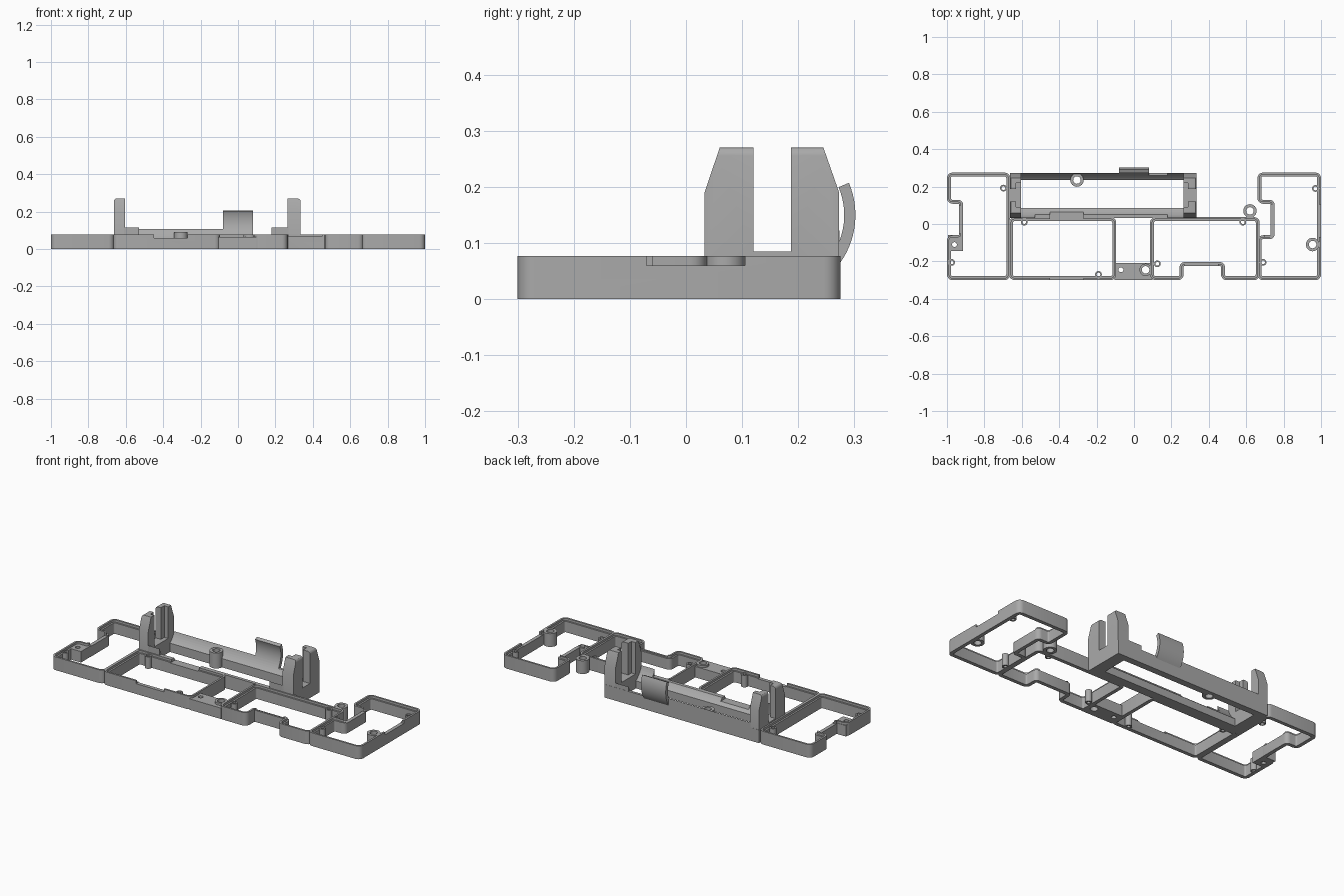
import bpy, bmesh, math
from mathutils import Vector

cube = bpy.data.objects.get("Cube")
if cube:
    bpy.data.objects.remove(cube, do_unlink=True)

grey = bpy.data.materials.new("grey plastic")
grey.use_nodes = True
grey.diffuse_color = (0.4, 0.4, 0.4, 1)
grey.node_tree.nodes["Principled BSDF"].inputs["Base Color"].default_value = (0.4, 0.4, 0.4, 1)

TOP, LEDGE = 0.077, 0.064
AXIS_Y, AXIS_Z, CELL_R = 0.155, 0.15, 0.127


def finish(name, bm):
    bmesh.ops.recalc_face_normals(bm, faces=bm.faces)
    mesh = bpy.data.meshes.new(name)
    bm.to_mesh(mesh)
    bm.free()
    mesh.materials.append(grey)
    ob = bpy.data.objects.new(name, mesh)
    bpy.context.collection.objects.link(ob)
    return ob


def grid(name, rows, smooth=False):
    """Skin a closed loop of closed sections."""
    bm = bmesh.new()
    vs = [[bm.verts.new(p) for p in row] for row in rows]
    for i in range(len(vs)):
        for j in range(len(vs[0])):
            a, b = vs[i - 1], vs[i]
            bm.faces.new((a[j - 1], a[j], b[j], b[j - 1]))
    return finish(name, bm)


def prism(name, yz, x0, x1):
    """Extrude a side profile along x."""
    bm = bmesh.new()
    face = bm.faces.new([bm.verts.new((x0, y, z)) for y, z in yz])
    new = bmesh.ops.extrude_face_region(bm, geom=[face])["geom"]
    bmesh.ops.translate(bm, verts=[v for v in new if isinstance(v, bmesh.types.BMVert)], vec=(x1 - x0, 0, 0))
    return finish(name, bm)


def box(name, x0, x1, y0, y1, z0, z1):
    return prism(name, [(y0, z0), (y1, z0), (y1, z1), (y0, z1)], x0, x1)


def circle(cx, cy, r, n=32):
    return [(cx + r * math.cos(2 * math.pi * i / n), cy + r * math.sin(2 * math.pi * i / n)) for i in range(n)]


def rod(x, y, r):
    bm = bmesh.new()
    bmesh.ops.create_cone(bm, cap_ends=True, segments=24, radius1=r, radius2=r, depth=1)
    bmesh.ops.translate(bm, verts=bm.verts, vec=(x, y, 0))
    return finish("hole_cutter", bm)


def cut(ob, *cutters):
    for c in cutters:
        c.hide_render = True
        c.hide_set(True)
        mod = ob.modifiers.new("cut", 'BOOLEAN')
        mod.operation, mod.solver, mod.object = 'DIFFERENCE', 'EXACT', c
    return ob


def ring(name, x, y, r, hole, z):
    outer, inner = circle(x, y, r, 24), circle(x, y, hole, 24)
    return grid(name, [[(*o, 0), (*o, z), (*i, z), (*i, 0)] for o, i in zip(outer, inner)])


def offset_loop(pts, d, n=5):
    """Inset a right-angled outline by d and round its corners."""
    out = []
    for i, p in enumerate(pts):
        p = Vector(p)
        e1 = (p - Vector(pts[i - 1])).normalized()
        e2 = (Vector(pts[(i + 1) % len(pts)]) - p).normalized()
        convex = e1.cross(e2) > 0
        p = p + d * (Vector((-e1.y, e1.x)) + Vector((-e2.y, e2.x)))
        r = 0.03 - d if convex else 0.004 + d
        c = p - r * e1 + r * e2
        for k in range(n + 1):
            a = math.pi / 2 * k / n
            out.append(c + r * (e1 * math.sin(a) - e2 * math.cos(a)))
    return out


def wall_loop(name, pts):
    """Frame wall with a stepped inner ledge."""
    section = [(0, 0), (0, TOP), (0.011, TOP), (0.011, LEDGE), (0.021, LEDGE), (0.021, 0)]
    loops = [[(p.x, p.y, z) for p in offset_loop(pts, d)] for d, z in section]
    return grid(name, loops)


# Outer and inner frames
end_left = wall_loop("left_end_frame_right_side", [
    (-1, -.3), (-.662, -.3), (-.662, .275), (-1, .275),
    (-1, .108), (-.935, .108), (-.935, -.06), (-1, -.06)])
mid_a = wall_loop("front_frame_a", [(-.668, -.3), (-.095, -.3), (-.095, .037), (-.668, .037)])
mid_b = wall_loop("front_frame_b", [
    (.086, -.3), (.265, -.3), (.265, -.225), (.465, -.225), (.465, -.3),
    (.672, -.3), (.672, .037), (.086, .037)])
end_right = wall_loop("left_end_frame", [
    (.66, -.3), (1, -.3), (1, .275), (.66, .275),
    (.66, .108), (.73, .108), (.73, -.06), (.66, -.06)])
end_left.name, end_right.name = "end_frame_a", "end_frame_b"

# Cable dips in the wall tops
dip_a = box("dip_cutter_a", -.45, -.27, -.31, .08, .06, .1)
cut(mid_a, dip_a)
cut(mid_b, box("dip_cutter_b", .27, .45, -.25, -.19, .068, .1))
cut(end_right, box("dip_cutter_c", .7, 1.1, -.07, .105, .06, .1))
cut(end_left, box("dip_cutter_d", -.96, -.9, -.05, .1, .06, .1))

# Mounting pads and screw bosses
cut(box("centre_pad", -.105, .1, -.3, -.208, 0, LEDGE), rod(-.07, -.245, .013), rod(.062, -.245, .02))
cut(box("end_pad", -.995, -.915, -.145, -.058, 0, LEDGE), rod(-.96, -.11, .013))
ring("centre_boss", .062, -.245, .033, .02, TOP)
for i, (x, y) in enumerate([(.62, .07), (.955, -.11)]):
    ring(f"large_boss_{i}", x, y, .036, .02, TOP)
for i, (x, y) in enumerate([(.97, .19), (.69, -.205), (-.698, .192), (-.975, -.205),
                            (-.587, .01), (-.19, -.27), (.125, -.213), (.582, .01)]):
    ring(f"screw_boss_{i}", x, y, .018, .01, .07)

# Battery cradle, hollowed by the round cell
cell = prism("cell_cutter", circle(AXIS_Y, AXIS_Z, CELL_R, 64), -.605, .265)
post_hole = rod(-.305, .235, .02)
cut(box("cradle_front_rail", -.662, .335, .032, .085, 0, TOP), cell, dip_a)
cut(box("cradle_back_rail", -.662, .335, .235, .274, 0, TOP), cell, post_hole)
cut(box("cradle_back_wall", -.61, .08, .235, .274, TOP - .001, .122), cell, post_hole)
for side, (x0, x1) in {"a": (-.61, -.53), "b": (.18, .27)}.items():
    cut(box(f"front_corner_{side}", x0, x1, .033, .085, .07, .122), cell)
    cut(box(f"back_corner_{side}", x0, x1, .235, .273, .07, .122), cell)
ring("cradle_post", -.305, .235, .036, .02, .09)

# Retaining clip: curved tab around the cell
angles = [math.radians(-36 + 59 * i / 14) for i in range(15)]
arc = lambda r, seq: [(AXIS_Y + r * math.cos(a), AXIS_Z + r * math.sin(a)) for a in seq]
prism("retaining_tab", arc(.147, angles) + arc(CELL_R, angles[::-1]), -.08, .08)

# Slotted contact towers at both cradle ends
tower = [(.033, 0), (.273, 0), (.273, .19), (.245, .27), (.187, .27), (.187, .085),
         (.12, .085), (.12, .27), (.06, .27), (.033, .19)]
for side, outer, inner in (("a", -.664, -.605), ("b", .335, .265)):
    ob = prism(f"contact_tower_{side}", tower, min(outer, inner), max(outer, inner))
    bm = bmesh.new()
    bm.from_mesh(ob.data)
    edges = [e for e in bm.edges if all(v.co.z > .269 and abs(v.co.x - outer) < .001 for v in e.verts)]
    bmesh.ops.bevel(bm, geom=edges, offset=.014, segments=3, profile=.5, affect='EDGES')
    bm.to_mesh(ob.data)
    bm.free()
    deep = inner + math.copysign(.025, inner)
    over = inner - math.copysign(.01, inner)
    cut(ob, box(f"pocket_cutter_{side}", min(deep, over), max(deep, over), .09, .218, .085, .4))

# Smooth shading on curved surfaces with sharp edges kept
for ob in list(bpy.context.collection.objects):
    if ob.type == 'MESH' and not ob.hide_render and grey.name in ob.data.materials:
        bpy.ops.object.select_all(action='DESELECT')
        ob.select_set(True)
        bpy.context.view_layer.objects.active = ob
        bpy.ops.object.shade_smooth_by_angle(angle=math.radians(30))
